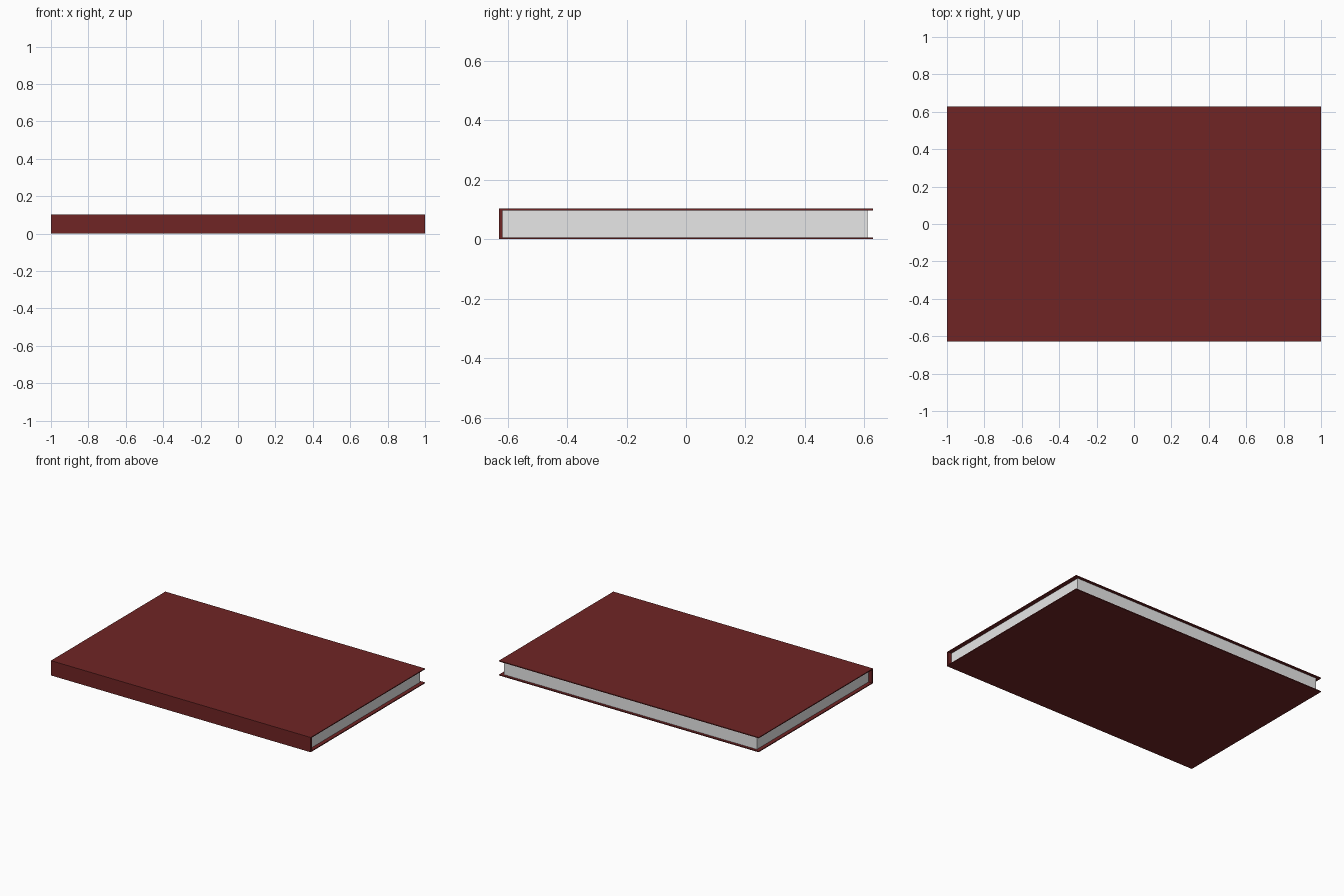
import bpy

if "Cube" in bpy.data.objects:
    bpy.data.objects.remove(bpy.data.objects["Cube"])

# Flat colours
def material(name, rgb):
    m = bpy.data.materials.new(name)
    m.diffuse_color = (*rgb, 1)
    m.use_nodes = True
    m.node_tree.nodes["Principled BSDF"].inputs["Base Color"].default_value = m.diffuse_color
    return m

red = material("dark_red_cover", (0.16, 0.018, 0.018))
paper = material("paper_white", (0.8, 0.8, 0.8))

# Box given by its minimum and maximum corners
def box(name, lo, hi, mat):
    bpy.ops.mesh.primitive_cube_add(size=1, location=[(a + b) / 2 for a, b in zip(lo, hi)])
    ob = bpy.context.object
    ob.name = name
    ob.scale = [b - a for a, b in zip(lo, hi)]
    bpy.ops.object.transform_apply(location=False, rotation=False, scale=True)
    ob.data.materials.append(mat)

X, Y, H, T = 1.0, 0.629, 0.103, 0.006   # half length, half width, height, board thickness
S = -Y + 0.012                          # inner face of the spine

# Cover boards, spine and page block
box("back_cover", (-X, -Y, 0), (X, Y, T), red)
box("front_cover", (-X, -Y, H - T), (X, Y, H), red)
box("spine", (-X, -Y, T), (X, S, H - T), red)
box("pages", (-X + 0.027, S, T), (X - 0.027, Y - 0.018, H - T), paper)
